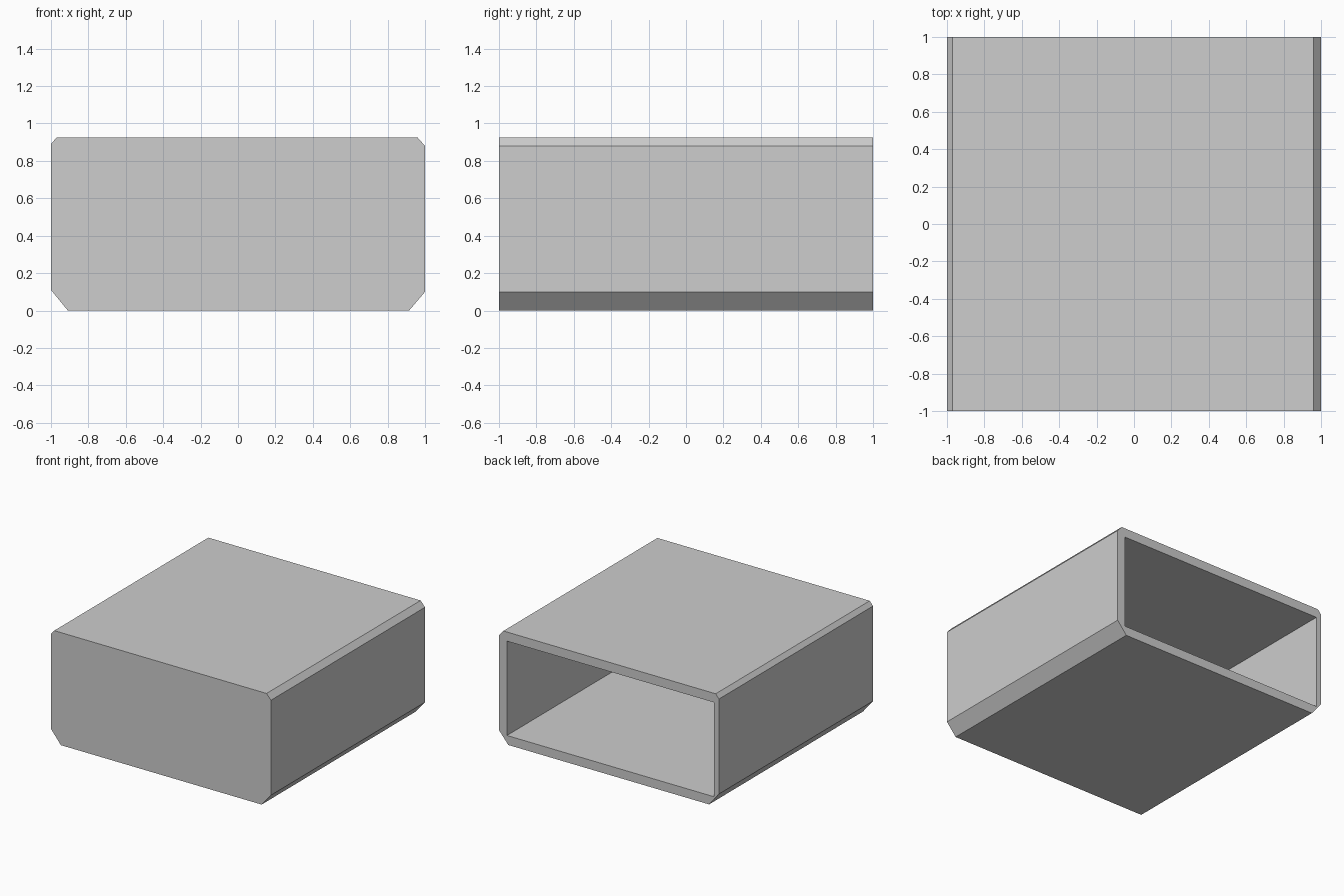
import bpy
import bmesh

cube = bpy.data.objects.get("Cube")
if cube:
    bpy.data.objects.remove(cube, do_unlink=True)

# Plain grey material
grey = bpy.data.materials.new("grey")
grey.use_nodes = True
colour = (0.61, 0.61, 0.61, 1)
grey.diffuse_color = colour
grey.node_tree.nodes["Principled BSDF"].inputs["Base Color"].default_value = colour

# Outer chamfered section and inner rectangular section, as x and z
OUTER = [(-0.91, 0), (0.915, 0), (1, 0.10), (1, 0.88),
         (0.96, 0.925), (-0.97, 0.925), (-1, 0.89), (-1, 0.11)]
INNER = [(-0.955, 0.075), (0.927, 0.075), (0.927, 0.85), (-0.955, 0.85)]
BACK, FRONT, FRONT_WALL = 1, -1, 0.008


def add_tray(bm, section, end_y):
    """Sweep a section forward from the back and close its far end.
    Returns the open edges at the back."""
    back = [bm.verts.new((x, BACK, z)) for x, z in section]
    far = [bm.verts.new((x, end_y, z)) for x, z in section]
    n = len(section)
    for i in range(n):
        j = (i + 1) % n
        bm.faces.new((back[i], back[j], far[j], far[i]))
    bm.faces.new(far)
    return [bm.edges.get((back[i], back[(i + 1) % n])) for i in range(n)]


# Sleeve open at the back with a thin closed front
bm = bmesh.new()
rim = add_tray(bm, OUTER, FRONT) + add_tray(bm, INNER, FRONT + FRONT_WALL)
bmesh.ops.triangle_fill(bm, edges=rim, use_beauty=True, normal=(0, 1, 0))
bmesh.ops.recalc_face_normals(bm, faces=bm.faces[:])

mesh = bpy.data.meshes.new("box_shell")
bm.to_mesh(mesh)
bm.free()
mesh.materials.append(grey)
shell = bpy.data.objects.new("box_shell", mesh)
bpy.context.collection.objects.link(shell)
